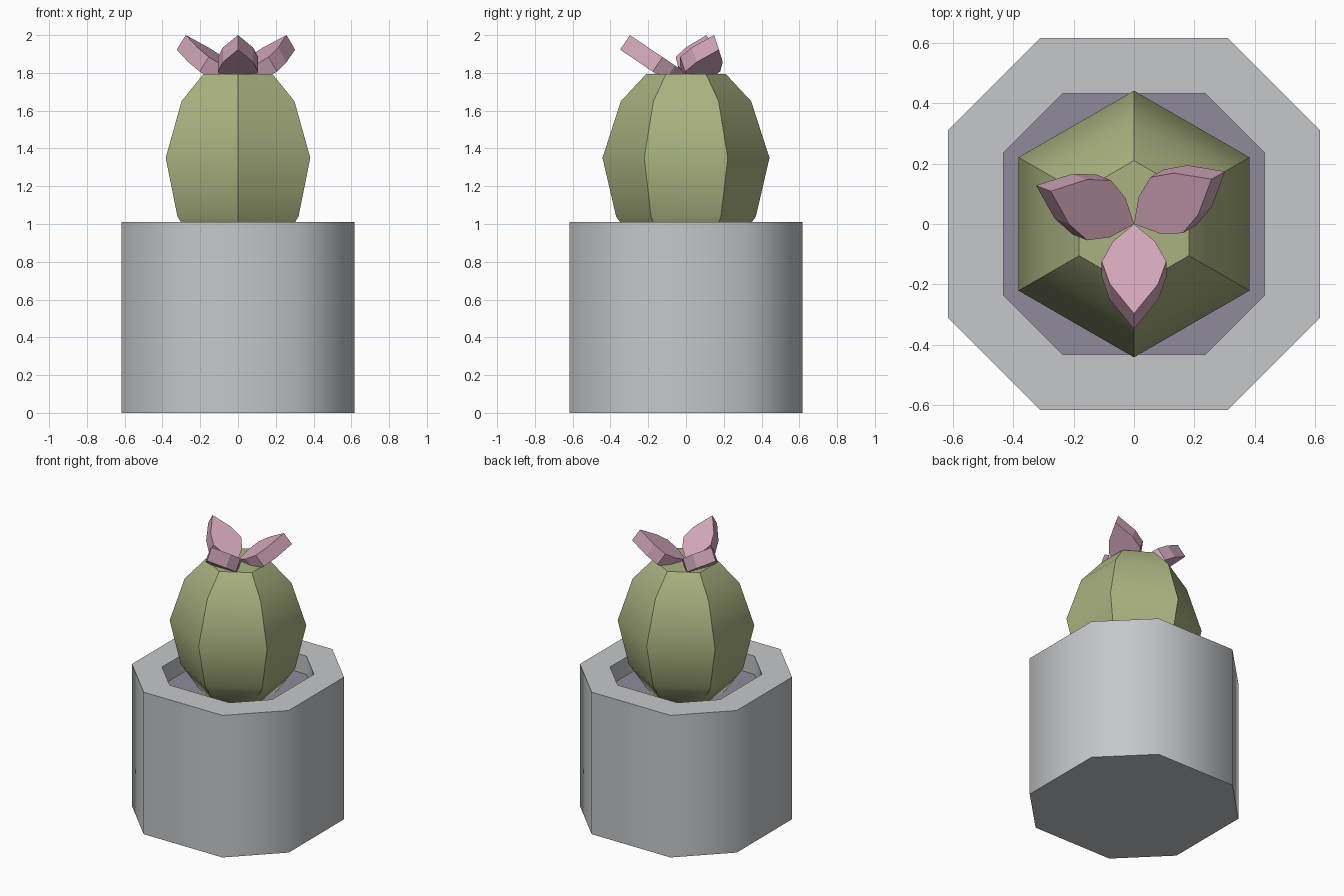
import bpy
import bmesh
from math import sin, cos, radians
from mathutils import Matrix

cube = bpy.data.objects.get("Cube")
if cube:
    bpy.data.objects.remove(cube)


def material(name, srgb):
    colour = [(c / 255) ** 2.2 for c in srgb] + [1]
    m = bpy.data.materials.new(name)
    m.use_nodes = True
    m.diffuse_color = colour
    m.node_tree.nodes["Principled BSDF"].inputs["Base Color"].default_value = colour
    return m


def octagon(side, cut):
    """Square of half-width side with corners cut to half-length cut."""
    return [(side, -cut), (side, cut), (cut, side), (-cut, side),
            (-side, cut), (-side, -cut), (-cut, -side), (cut, -side)]


def hexagon(r):
    return [(r * cos(radians(a)), r * sin(radians(a))) for a in range(-90, 270, 60)]


def loft(name, rings, mat, sharp):
    """Skin a stack of (outline, z) rings, capped at both ends."""
    bm = bmesh.new()
    loops = [[bm.verts.new((x, y, z)) for x, y in pts] for pts, z in rings]
    n = len(loops[0])
    for a, b in zip(loops, loops[1:]):
        for i in range(n):
            j = (i + 1) % n
            bm.faces.new((a[i], a[j], b[j], b[i]))
    bm.faces.new(loops[0][::-1])
    bm.faces.new(loops[-1])
    bmesh.ops.recalc_face_normals(bm, faces=bm.faces)
    for f in bm.faces:
        f.smooth = True
    for e in bm.edges:
        e.smooth = not sharp(e)
    me = bpy.data.meshes.new(name)
    bm.to_mesh(me)
    bm.free()
    me.materials.append(mat)
    ob = bpy.data.objects.new(name, me)
    bpy.context.collection.objects.link(ob)
    return ob


def level(e):
    return abs(e.verts[0].co.z - e.verts[1].co.z) < 0.001


stone = material("pale grey stone", (196, 198, 201))
earth = material("purple grey soil", (143, 137, 154))
green = material("cactus green", (168, 177, 127))
pink = material("petal pink", (208, 164, 184))

# Pot: outer wall, rim and recess in one skin, with the recess floor as soil
outer, inner = octagon(0.617, 0.31), octagon(0.433, 0.235)
pot = loft("pot", [(outer, 0), (outer, 1.01), (inner, 1.01), (inner, 0.88)], stone, level)
pot.data.materials.append(earth)
for f in pot.data.polygons:
    if abs(f.center.z - 0.88) < 0.001:
        f.material_index = 1

# Cactus body: six ribs, smooth from bottom to top
profile = [(0.25, 0.87), (0.37, 1.04), (0.442, 1.35), (0.345, 1.65), (0.21, 1.795)]
loft("cactus_body", [(hexagon(r), z) for r, z in profile], green,
     lambda e: not level(e) or e.verts[0].co.z > 1.75)

# Flower: three thick tilted petals, drawn flat along -y and then raised
half = [(0.07, -0.07), (0.107, -0.15), (0.08, -0.24)]
outline = [(0, 0)] + [(-x, y) for x, y in half] + [(0, -0.358)] + half[::-1]
for name, turn in (("front_petal", 0), ("left_petal", 120), ("right_petal", 248.5)):
    petal = loft(name, [(outline, -0.093), (outline, 0)], pink, lambda e: True)
    petal.matrix_world = (Matrix.Translation((0, 0, 1.8))
                          @ Matrix.Rotation(radians(turn), 4, "Z")
                          @ Matrix.Rotation(radians(-34), 4, "X"))
